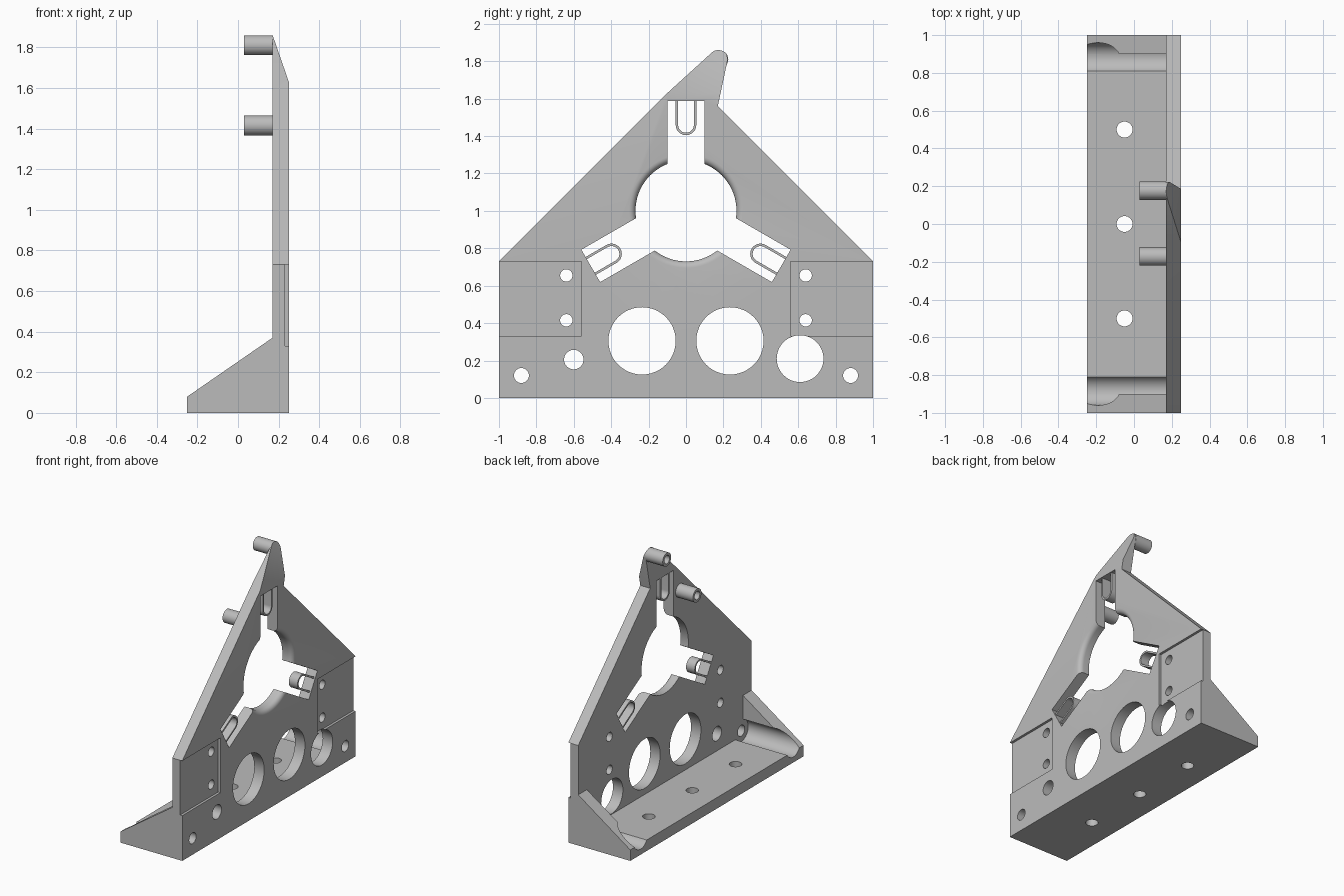
import bpy, bmesh, math
from mathutils import Matrix, Vector

cube = bpy.data.objects.get("Cube")
if cube:
    bpy.data.objects.remove(cube, do_unlink=True)

GREY = (0.5, 0.5, 0.5, 1)
mat = bpy.data.materials.new("light grey")
mat.use_nodes = True
mat.diffuse_color = GREY
mat.node_tree.nodes["Principled BSDF"].inputs["Base Color"].default_value = GREY

BACK, FRONT = 0.17, 0.25          # the two faces of the upright plate
HUB = Vector((0, 1.0))            # centre of the three-armed opening


def make(name, bm):
    bmesh.ops.recalc_face_normals(bm, faces=bm.faces)
    mesh = bpy.data.meshes.new(name)
    bm.to_mesh(mesh)
    bm.free()
    mesh.materials.append(mat)
    ob = bpy.data.objects.new(name, mesh)
    bpy.context.collection.objects.link(ob)
    return ob


def prism(name, pts, lo, hi, axis="x"):
    """Extrude an outline: (y, z) along x, (x, z) along y or (x, y) along z."""
    place = {"x": lambda p, t: (t, p[0], p[1]),
             "y": lambda p, t: (p[0], t, p[1]),
             "z": lambda p, t: (p[0], p[1], t)}[axis]
    bm = bmesh.new()
    face = bm.faces.new([bm.verts.new(place(p, lo)) for p in pts])
    new = bmesh.ops.extrude_face_region(bm, geom=[face])["geom"]
    shift = Vector(place((0, 0), hi - lo))
    bmesh.ops.translate(bm, vec=shift, verts=[v for v in new if isinstance(v, bmesh.types.BMVert)])
    return make(name, bm)


def arc(c, r, a, b, n):
    angles = [math.radians(a + (b - a) * i / n) for i in range(n + 1)]
    return [(c[0] + r * math.cos(t), c[1] + r * math.sin(t)) for t in angles]


def circle(c, r, n=48):
    return arc(c, r, 0, 360, n)[:-1]


def rect(a, b, c, d):
    return [(a, c), (b, c), (b, d), (a, d)]


def turned(pts, degrees):
    rot = Matrix.Rotation(math.radians(degrees), 2)
    return [tuple(HUB + rot @ Vector(p)) for p in pts]


def combine(ob, other, op):
    """Apply a boolean and discard the helper."""
    mod = ob.modifiers.new(op, "BOOLEAN")
    mod.operation, mod.solver, mod.object = op, "EXACT", other
    bpy.context.view_layer.update()
    mesh = bpy.data.meshes.new_from_object(ob.evaluated_get(bpy.context.evaluated_depsgraph_get()))
    ob.modifiers.clear()
    ob.data = mesh
    bpy.data.objects.remove(other, do_unlink=True)


def cut(ob, pts, lo, hi, axis="x"):
    combine(ob, prism("cutter", pts, lo, hi, axis), "DIFFERENCE")


# Upright plate with a leaning tip
tip = (0.172, 1.81)
outline = [(-1, 0), (1, 0), (1, 0.73), (0.17, 1.56)]
outline += arc(tip, 0.05, -12, 132, 16) + [(-0.1, 1.63), (-1, 0.73)]
bracket = prism("bracket", outline, BACK, FRONT)

# Sloped front of the tip
cut(bracket, [(0.25, 1.63), (0.4, 1.63), (0.4, 2), (0.1685, 2), (0.1705, 1.86)], -1.5, 1.5, "y")

# Foot and end gussets
combine(bracket, prism("foot", rect(-0.25, 0.2, 0, 0.08), -1, 1, "y"), "UNION")
side = [(-0.25, 0), (0.2, 0), (0.2, 0.37), (BACK, 0.37), (-0.25, 0.08)]
for lo, hi in ((-1, -0.9), (0.9, 1)):
    combine(bracket, prism("gusset", side, lo, hi, "y"), "UNION")

# Round central opening with a rounded front rim
bm = bmesh.new()
profile = [(0.1, 0), (0.1, 0.27), (0.215, 0.27)]
profile += [(0.215 + 0.035 * math.sin(t), 0.305 - 0.035 * math.cos(t))
            for t in [math.radians(15 * i) for i in range(1, 7)]] + [(0.3, 0.305), (0.3, 0)]
verts = [bm.verts.new((x, 0, r)) for x, r in profile]
edges = [bm.edges.new(pair) for pair in zip(verts, verts[1:])]
bmesh.ops.spin(bm, geom=verts + edges, cent=(0, 0, 0), axis=(1, 0, 0),
               angle=math.tau, steps=72, use_merge=True)
bmesh.ops.remove_doubles(bm, verts=bm.verts, dist=1e-5)
bmesh.ops.translate(bm, vec=(0, HUB.x, HUB.y), verts=bm.verts)
combine(bracket, make("cutter", bm), "DIFFERENCE")

# Three arms of the opening
for k in range(3):
    cut(bracket, turned(rect(-0.1, 0.1, 0, 0.588), 120 * k), 0.1, 0.3)

# Holes, recessed pads and screw channels
for y, z, r in ((-0.235, 0.305, 0.18), (0.235, 0.305, 0.18), (0.61, 0.21, 0.125), (-0.6, 0.205, 0.052)):
    cut(bracket, circle((y, z), r), 0.1, 0.3)
for s in (-1, 1):
    pad = rect(*sorted((s * 0.56, s * 1.1)), 0.33, 0.73)
    cut(bracket, pad, 0.232, 0.3)
    for z in (0.415, 0.655):
        cut(bracket, circle((s * 0.64, z), 0.033), 0.1, 0.3)
    cut(bracket, circle((s * 0.88, 0.12), 0.08), -0.3, BACK)
    cut(bracket, circle((s * 0.88, 0.12), 0.04), 0.1, 0.3)
for y in (-0.5, 0, 0.5):
    cut(bracket, circle((-0.05, y), 0.042), -0.1, 0.15, "z")

parts = [bracket]

# Thin U-shaped spring loops in the arms
for k, place in enumerate(("top", "front", "rear")):
    loop = [(-0.055, 0.592)] + arc((0, 0.46), 0.055, 180, 360, 24) + [(0.055, 0.592)]
    loop += [(0.042, 0.592)] + arc((0, 0.46), 0.042, 360, 180, 24) + [(-0.042, 0.592)]
    parts.append(prism(place + "_spring_loop", turned(loop, 120 * k), BACK, 0.24))

# Hollow pegs on the back
for name, c in (("upper_peg", (0.177, 1.81)), ("lower_peg", (-0.172, 1.415))):
    peg = prism(name, circle(c, 0.049), 0.03, BACK + 0.0005)
    cut(peg, circle(c, 0.03), 0, 0.14)
    parts.append(peg)

bpy.ops.object.select_all(action="DESELECT")
for ob in parts:
    ob.select_set(True)
bpy.context.view_layer.objects.active = bracket
bpy.ops.object.shade_smooth_by_angle(angle=math.radians(30))
